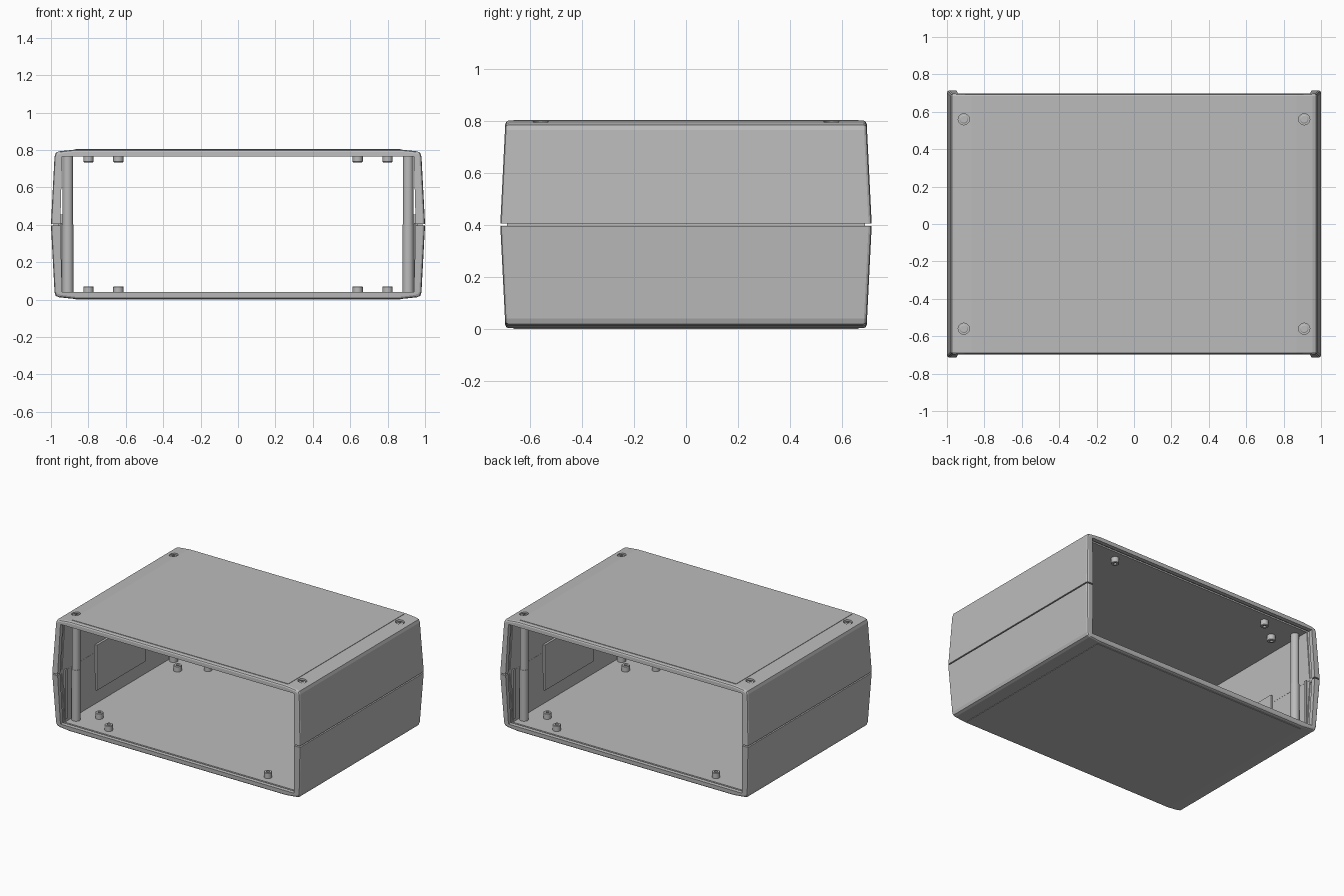
import bpy, bmesh, math
from mathutils import Vector

cube = bpy.data.objects.get("Cube")
if cube:
    bpy.data.objects.remove(cube, do_unlink=True)

HEIGHT = 0.805
MID = HEIGHT / 2

grey = bpy.data.materials.new("plain_grey")
grey.use_nodes = True
grey.diffuse_color = (0.5, 0.5, 0.5, 1)
grey.node_tree.nodes["Principled BSDF"].inputs["Base Color"].default_value = (0.5, 0.5, 0.5, 1)


def finish(name, bm, smooth=False):
    bmesh.ops.recalc_face_normals(bm, faces=bm.faces)
    mesh = bpy.data.meshes.new(name)
    bm.to_mesh(mesh)
    bm.free()
    mesh.materials.append(grey)
    ob = bpy.data.objects.new(name, mesh)
    bpy.context.collection.objects.link(ob)
    if smooth:
        bpy.ops.object.select_all(action='DESELECT')
        bpy.context.view_layer.objects.active = ob
        ob.select_set(True)
        bpy.ops.object.shade_smooth_by_angle(angle=math.radians(30))
    return ob


def box(name, center, size):
    bm = bmesh.new()
    bmesh.ops.create_cube(bm, size=1)
    for v in bm.verts:
        v.co = Vector(center) + Vector(a * b for a, b in zip(v.co, size))
    return finish(name, bm)


def lathe(name, profile, x, y, z, up=1, segments=24):
    """Spin (radius, height) points about a vertical axis."""
    bm = bmesh.new()
    rings = []
    for r, h in profile:
        rings.append([bm.verts.new((x + r * math.cos(t), y + r * math.sin(t), z + up * h))
                      for t in (math.tau * i / segments for i in range(segments))])
    for a, b in zip(rings, rings[1:]):
        for i in range(segments):
            j = (i + 1) % segments
            bm.faces.new((a[i], a[j], b[j], b[i]))
    bm.faces.new(rings[0])
    bm.faces.new(rings[-1])
    return finish(name, bm, True)


def cut(target, cutter):
    mod = target.modifiers.new("cut", 'BOOLEAN')
    mod.operation, mod.solver, mod.object = 'DIFFERENCE', 'EXACT', cutter
    bpy.ops.object.select_all(action='DESELECT')
    bpy.context.view_layer.objects.active = target
    target.select_set(True)
    bpy.ops.object.modifier_apply(modifier=mod.name)
    bpy.data.objects.remove(cutter, do_unlink=True)


# Half shell: arch section lofted along the depth, with flared end faces
OUTER = [(1.0, 0.405), (0.981, 0.765), (0.974, 0.786), (0.955, 0.793), (0.87, 0.802)]


def inner(x_top, z_top):
    return [(x_top + 0.01, 0.405), (x_top + 0.002, 0.7), (x_top, z_top), (0.9, z_top), (0.87, z_top)]


LIP, SLOT, WALL = inner(0.94, 0.765), inner(0.952, 0.785), inner(0.946, 0.775)


def half_shell(name, lower):
    def end_y(z):
        return 0.695 + 0.02 * (1 - (z - MID) / (HEIGHT - MID))

    # (distance from the end face, rounding inset, inner outline)
    front = [(0, 0.012, LIP), (0.004, 0.004, LIP), (0.012, 0, LIP), (0.03, 0, LIP),
             (0.031, 0, SLOT), (0.058, 0, SLOT), (0.059, 0, WALL)]
    stations = [(-1, *s) for s in front] + [(1, *s) for s in reversed(front)]
    bm = bmesh.new()
    loops = []
    for side, depth, inset, inn in stations:
        out = [(x - inset * (x > 0.9), z - inset * (z > 0.78)) for x, z in OUTER]
        right = out + [(-x, z) for x, z in reversed(out)]
        left = inn + [(-x, z) for x, z in reversed(inn)]
        loop = right + left[::-1]
        loops.append([bm.verts.new((x, side * (end_y(z) - depth), HEIGHT - z - 0.004 if lower and z < 0.41
                                    else HEIGHT - z if lower else z)) for x, z in loop])
    n = len(loops[0])
    for a, b in zip(loops, loops[1:]):
        for i in range(n):
            j = (i + 1) % n
            bm.faces.new((a[i], a[j], b[j], b[i]))
    for cap in (loops[0], loops[-1]):
        for i in range(n // 2 - 1):
            bm.faces.new((cap[i], cap[i + 1], cap[n - 2 - i], cap[n - 1 - i]))
    return finish(name, bm)


top_shell = half_shell("top_shell", False)
bottom_shell = half_shell("bottom_shell", True)

# Raised flat panels on the top and bottom faces
box("top_panel", (0, 0, 0.8015), (1.74, 1.33, 0.007))
box("bottom_panel", (0, 0, 0.0035), (1.74, 1.33, 0.007))

# Corner screws in recesses, with the posts below them
for sx in (-1, 1):
    for sy in (-1, 1):
        x, y = sx * 0.91, sy * 0.56
        cut(top_shell, lathe("recess_cutter", [(0.03, 0), (0.03, 0.05)], x, y, 0.783))
        screw = lathe("screw", [(0.023, 0), (0.023, 0.009), (0.018, 0.012)], x, y, 0.781)
        cut(screw, box("slot_cutter", (x, y, 0.795), (0.026, 0.006, 0.016)))
        cut(screw, box("slot_cutter", (x, y, 0.795), (0.006, 0.026, 0.016)))
        lathe("lower_post", [(0.03, 0), (0.03, 0.375)], x, y, 0.025)
        lathe("upper_post", [(0.028, 0), (0.028, 0.38)], x, y, 0.4)

        # Mounting bosses on floor and ceiling
        for bx, by in ((0.64, 0.57), (0.8, 0.45)):
            boss = [(0.011, 0.015), (0.011, 0.045), (0.024, 0.045), (0.027, 0.042), (0.027, 0)]
            lathe("floor_boss", boss, sx * bx, sy * by, 0.026)
            lathe("ceiling_boss", boss, sx * bx, sy * by, HEIGHT - 0.026, -1)

        # Slim guides beside the panel slots
        box("slot_guide", (sx * 0.947, sy * 0.625, 0.23), (0.012, 0.02, 0.36))

    # Seam tongue and alignment tab inside each side wall
    box("seam_tongue", (sx * 0.972, 0, 0.403), (0.03, 1.38, 0.03))
    box("inner_tab", (sx * 0.946, 0, 0.29), (0.016, 0.56, 0.33))
